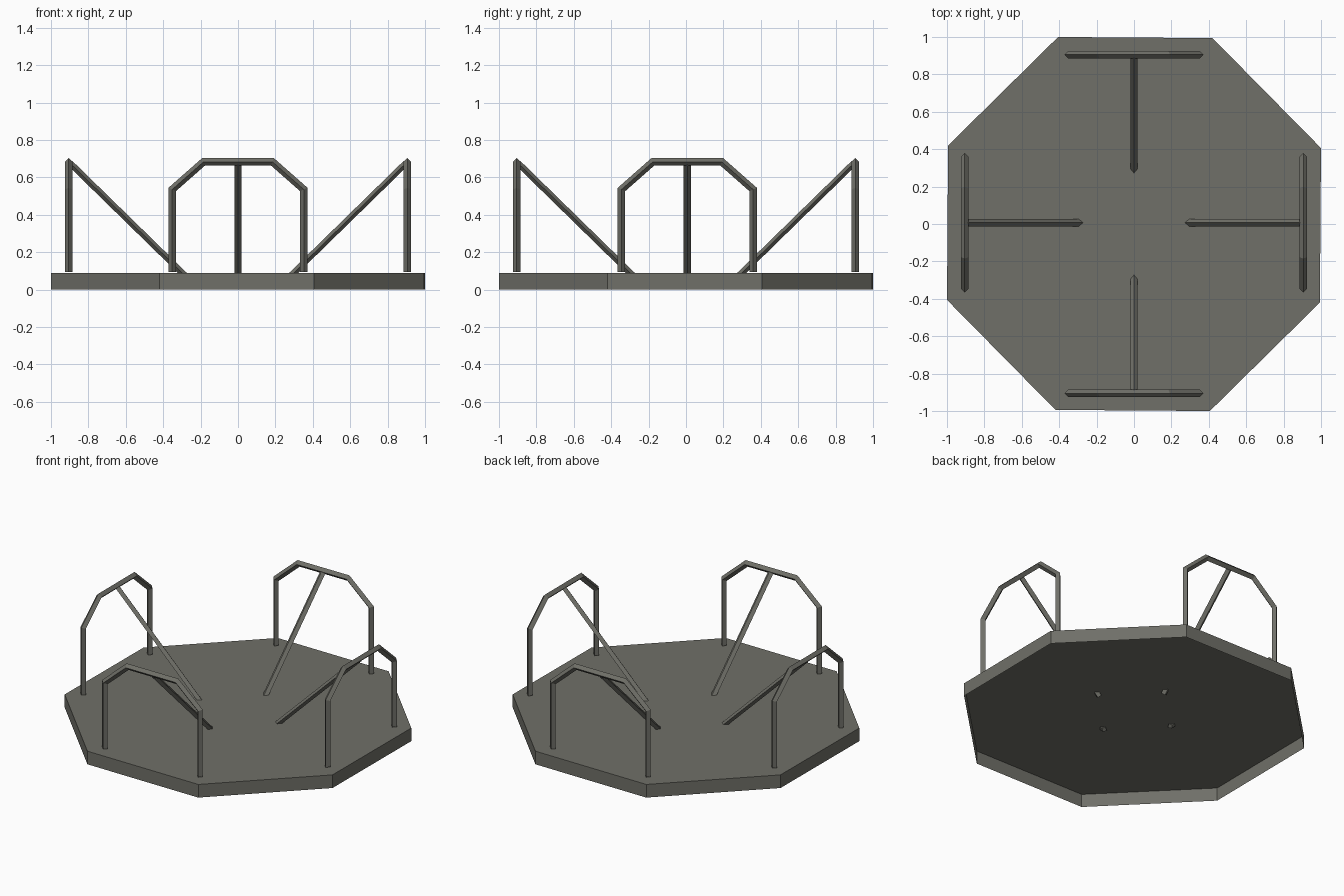
import bpy, bmesh
from math import radians
from mathutils import Vector, Matrix

cube = bpy.data.objects.get("Cube")
if cube:
    bpy.data.objects.remove(cube)

RAIL = 0.02          # half-diagonal of the diamond-section rails
DECK_TOP = 0.088

grey = bpy.data.materials.new("weathered grey")
grey.use_nodes = True
colour = (0.16, 0.16, 0.138, 1)
grey.diffuse_color = colour
grey.node_tree.nodes["Principled BSDF"].inputs["Base Color"].default_value = colour


def add_object(name, bm, matrix=Matrix()):
    mesh = bpy.data.meshes.new(name)
    bm.to_mesh(mesh)
    bm.free()
    mesh.materials.append(grey)
    obj = bpy.data.objects.new(name, mesh)
    obj.matrix_world = matrix
    bpy.context.collection.objects.link(obj)
    return obj


def diamond_rail(name, path, normal, depth, matrix):
    """Mitred four-sided tube along a path lying in the plane across normal."""
    pts = [Vector(p) for p in path]
    normal = Vector(normal)
    bm = bmesh.new()
    rings = []
    for i, p in enumerate(pts):
        before = (p - pts[i - 1]).normalized() if i else None
        after = (pts[i + 1] - p).normalized() if i < len(pts) - 1 else None
        before, after = before or after, after or before
        tangent = (before + after).normalized()
        side = normal.cross(tangent) * depth / tangent.dot(after)
        offsets = (side, normal * RAIL, -side, -normal * RAIL)
        rings.append([bm.verts.new(p + o) for o in offsets])
    for a, b in zip(rings, rings[1:]):
        for j in range(4):
            k = (j + 1) % 4
            bm.faces.new((a[j], a[k], b[k], b[j]))
    bm.faces.new(rings[0])
    bm.faces.new(rings[-1])
    bmesh.ops.recalc_face_normals(bm, faces=bm.faces)
    return add_object(name, bm, matrix)


# Octagonal platform: a shallow tray, open underneath and turned very slightly
bm = bmesh.new()
bmesh.ops.create_cone(bm, cap_ends=True, segments=8, radius1=1.079, radius2=1.079,
                      depth=DECK_TOP)
bmesh.ops.rotate(bm, verts=bm.verts, matrix=Matrix.Rotation(radians(22.1), 3, 'Z'))
bmesh.ops.translate(bm, verts=bm.verts, vec=(0, 0, DECK_TOP / 2))
bm.normal_update()
underside = [f for f in bm.faces if f.normal.z < -0.5]
bmesh.ops.delete(bm, geom=underside, context='FACES_ONLY')
add_object("platform", bm)

# Handrail hoop and its slanted brace, repeated on four sides
half_hoop = [(0.352, 0.093), (0.352, 0.535), (0.184, 0.683)]
outline = half_hoop + [(-x, z) for x, z in reversed(half_hoop)]
hoop_path = [(x, -0.905, z) for x, z in outline]
brace_path = [(0, -0.897, 0.675), (0, -0.28, 0.072)]

for turn, place in enumerate(("front", "left", "back", "right")):
    shift = Matrix.Translation((0, 0.007 * (turn % 2), 0))
    matrix = shift @ Matrix.Rotation(radians(90 * turn), 4, 'Z')
    diamond_rail(place + "_handrail", hoop_path, (0, 1, 0), RAIL, matrix)
    diamond_rail(place + "_brace", brace_path, (1, 0, 0), 0.017, matrix)
